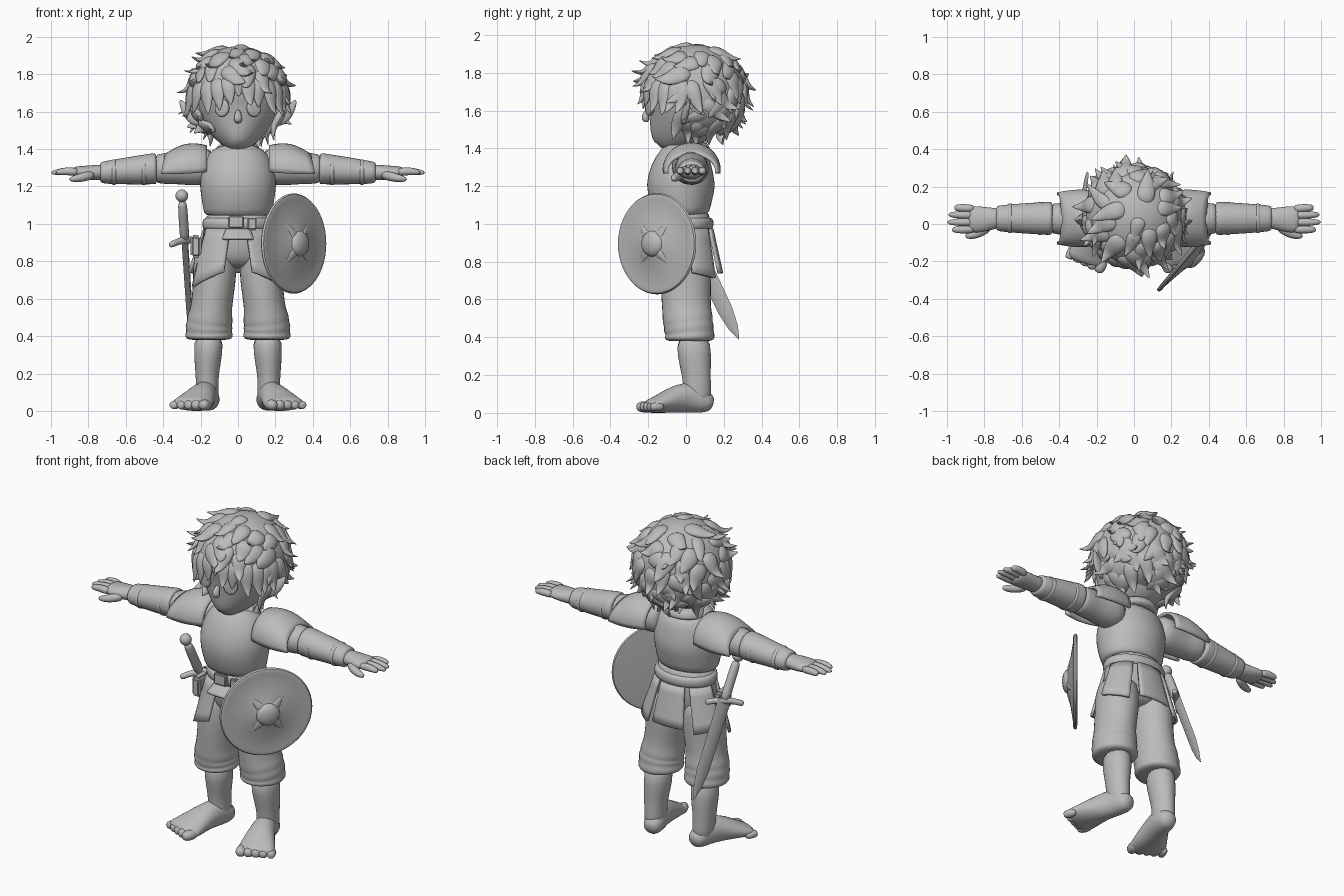
import bpy, bmesh, math, random
from mathutils import Vector as V

cube = bpy.data.objects.get("Cube")
if cube:
    bpy.data.objects.remove(cube)
random.seed(4)

grey = bpy.data.materials.new("clay grey")
grey.use_nodes = True
grey.diffuse_color = (0.5, 0.5, 0.5, 1)
grey.node_tree.nodes["Principled BSDF"].inputs["Base Color"].default_value = (0.5, 0.5, 0.5, 1)


def finish(name, bm, sub=1, mirror=False, thick=0):
    for v in bm.verts:
        v.co.z = max(v.co.z, 0)
    bmesh.ops.recalc_face_normals(bm, faces=bm.faces)
    me = bpy.data.meshes.new(name)
    bm.to_mesh(me)
    bm.free()
    me.materials.append(grey)
    for p in me.polygons:
        p.use_smooth = True
    if not sub:
        me.set_sharp_from_angle(angle=math.radians(35))
    ob = bpy.data.objects.new(name, me)
    bpy.context.collection.objects.link(ob)
    if mirror:
        ob.modifiers.new("mirror", "MIRROR").use_mirror_merge = False
    if thick:
        ob.modifiers.new("thickness", "SOLIDIFY").thickness = thick
    if sub:
        m = ob.modifiers.new("smooth", "SUBSURF")
        m.levels = m.render_levels = sub


def sweep(bm, path, side=(1, 0, 0), n=16):
    """Elliptical rings along a path of (x, y, z, radius_a, radius_b)."""
    pts = [V(p[:3]) for p in path]
    rings = []
    for i, p in enumerate(path):
        t = (pts[min(i + 1, len(pts) - 1)] - pts[max(i - 1, 0)]).normalized()
        a = V(side)
        a = (a - t * a.dot(t)).normalized()
        b = t.cross(a)
        rings.append([bm.verts.new(pts[i] + a * p[3] * math.cos(k * math.tau / n)
                                   + b * p[4] * math.sin(k * math.tau / n)) for k in range(n)])
    for r, s in zip(rings, rings[1:]):
        for k in range(n):
            bm.faces.new((r[k], r[(k + 1) % n], s[(k + 1) % n], s[k]))
    bm.faces.new(rings[0][::-1])
    bm.faces.new(rings[-1])


def part(name, paths, side=(1, 0, 0), n=16, sub=1, mirror=False):
    bm = bmesh.new()
    for path in paths:
        sweep(bm, path, side, n)
    finish(name, bm, sub, mirror)


def place(verts, loc, size):
    for v in verts:
        v.co = V([l + c * s for l, c, s in zip(loc, v.co, size)])


def blob(name, loc, size):
    bm = bmesh.new()
    place(bmesh.ops.create_uvsphere(bm, u_segments=20, v_segments=12, radius=1)["verts"], loc, size)
    finish(name, bm, 0)


def box(name, loc, size):
    bm = bmesh.new()
    place(bmesh.ops.create_cube(bm, size=1)["verts"], loc, size)
    bmesh.ops.bevel(bm, geom=bm.edges[:], offset=min(size) * 0.25, segments=3, affect="EDGES")
    finish(name, bm, 0)


def sheet(name, func, nu, nv, thick, mirror=False):
    bm = bmesh.new()
    g = [[bm.verts.new(func(i / nu, j / nv)) for j in range(nv + 1)] for i in range(nu + 1)]
    for i in range(nu):
        for j in range(nv):
            bm.faces.new((g[i][j], g[i + 1][j], g[i + 1][j + 1], g[i][j + 1]))
    finish(name, bm, 0, mirror, thick)


# Head and face
part("head", [[(0, -.135, 1.405, .03, .045), (0, -.115, 1.435, .08, .09), (0, -.07, 1.5, .15, .155),
               (0, -.025, 1.56, .198, .208), (0, -.005, 1.62, .218, .225), (0, .015, 1.7, .22, .232),
               (0, .03, 1.8, .2, .21), (0, .03, 1.88, .12, .13)]], n=20)
part("nose", [[(0, -.195, 1.61, .012, .012), (0, -.212, 1.58, .02, .02), (0, -.22, 1.558, .025, .024),
               (0, -.2, 1.54, .018, .012)]], n=10)
eye, look = V((.088, -.2, 1.62)), V((.36, -.93, 0))
part("eyes", [[(*(eye + look * h), a, b) for h, a, b in ((-.03, .05, .042), (.002, .05, .042), (.007, .04, .034))]],
     side=(0, 0, 1), mirror=True)
part("ears", [[(.18, -.02, 1.555, .02, .04), (.23, -.01, 1.57, .022, .05), (.265, 0, 1.6, .018, .038),
               (.295, .015, 1.635, .01, .02), (.31, .02, 1.665, .003, .005)]],
     side=(0, 1, 0), n=12, mirror=True)
part("neck", [[(0, .03, 1.34, .085, .08), (0, .01, 1.42, .075, .075), (0, 0, 1.5, .08, .08)]])


# Hair: a full cap covered with large curled locks and a fringe
def hair_point(u):
    w = 1
    if -0.99 < u.z < 0:
        w = (1 - abs(u.z) ** 3) ** (1 / 3) / math.sqrt(1 - u.z * u.z)
    return V((u.x * .258 * w, .042 + u.y * .27 * w, 1.71 + u.z * .24))


def lock(bm, u, spread, length, curl, width, flick):
    p = hair_point(u)
    d = p - V((.02, .1, 1.98))
    d = (d - u * d.dot(u)).normalized()
    d = (d + u.cross(d) * spread).normalized()
    s = u.cross(d)
    path = []
    for t, lift, w in ((0, -.025, .6), (.2, .0, 1), (.45, .004, .95), (.7, .0, .65), (.88, flick * .5, .32), (1, flick, .04)):
        q = p + d * length * t + u * (lift - .03 * t) + s * curl * t * t
        path.append((*q, width * w, width * .5 * w))
    sweep(bm, path, s, 8)


bm = bmesh.new()
for v in bmesh.ops.create_uvsphere(bm, u_segments=32, v_segments=20, radius=1)["verts"]:
    v.co = hair_point(v.co.normalized())
    if v.co.z < 1.73 and v.co.y < -.03:
        v.co.y = -.03
finish("hair_cap", bm, 0)

bm = bmesh.new()
count = 130
for i in range(count):
    z = 1 - 2 * (i + .5) / count
    r = math.sqrt(1 - z * z)
    u = V((r * math.cos(i * 2.4), r * math.sin(i * 2.4), z))
    p = hair_point(u)
    if z > -.85 and (p.y > -.04 or p.z > 1.83):
        lock(bm, u, random.uniform(-.9, .9), random.uniform(.13, .2), random.uniform(-.08, .08),
             random.uniform(.042, .06), random.uniform(.01, .065))
finish("hair_locks", bm)

bm = bmesh.new()
for k in range(13):
    a = math.radians(-84 + 14 * k)
    u = V((math.sin(a), -math.cos(a), .42 - .16 * abs(math.sin(a)))).normalized()
    lock(bm, u, -.3 + .05 * k + random.uniform(-.25, .25), .13 + .07 * abs(math.sin(a)) + random.uniform(-.01, .03),
         random.uniform(-.05, .05), .048, random.uniform(0, .03))
finish("hair_fringe", bm)

# Torso armour, collar, waist and belt
part("breastplate", [[(0, -.02, 1.045, .165, .125), (0, -.02, 1.05, .184, .146), (0, -.025, 1.12, .194, .166),
                      (0, -.03, 1.2, .207, .187), (0, -.02, 1.28, .205, .172), (0, 0, 1.36, .17, .14),
                      (0, .02, 1.41, .12, .105)]], n=24)
part("collar", [[(0, .02, 1.37, .13, .11), (0, .02, 1.38, .135, .115), (0, .015, 1.42, .112, .1),
                 (0, .015, 1.43, .09, .085)]])
part("waist", [[(0, 0, .76, .13, .08), (0, 0, .82, .185, .125), (0, 0, .92, .2, .14),
                (0, 0, 1, .176, .13), (0, -.01, 1.08, .176, .135)]], n=20)
part("belt", [[(0, 0, .965, .17, .12), (0, 0, .97, .188, .142), (0, 0, 1, .194, .149), (0, 0, 1.03, .187, .144),
               (0, 0, 1.035, .17, .12)]], n=24)
box("buckle", (-.01, -.15, 1.01), (.085, .03, .07))
box("buckle_tab", (.075, -.142, 1), (.05, .03, .065))
box("hip_pouch", (-.225, -.04, .88), (.06, .11, .12))


# Armour skirt panels hung from the belt, angles measured from the front
def panel(name, mid, half, bottom, slant, mirror):
    def f(a, b):
        phi = math.radians(mid + (2 * a - 1) * half * (1 - .1 * b))
        z = .975 + (bottom + slant * (.5 - a) - .975) * b
        return (.188 + .085 * b) * math.sin(phi), -(.145 + .052 * b) * math.cos(phi), z
    sheet(name, f, 8, 5, .016, mirror)


panel("front_skirt_panels", 41, 27, .705, .08, True)
panel("side_skirt_panels", 122, 24, .73, .03, True)
panel("back_skirt_panel", 180, 25, .74, 0, False)
panel("front_centre_flap", 0, 20, .925, 0, False)

# Trousers with folds and rolled cuffs, bare legs and feet
part("trousers", [[(.11, 0, .9, .1, .12), (.125, 0, .8, .12, .135), (.125, 0, .7, .117, .137),
                   (.137, 0, .6, .112, .133), (.145, .005, .53, .114, .132), (.15, .01, .49, .128, .138),
                   (.153, .012, .47, .12, .13), (.155, .015, .45, .132, .138), (.155, .018, .425, .122, .128),
                   (.155, .02, .41, .132, .136), (.155, .02, .385, .128, .133), (.155, .02, .378, .09, .1)]], mirror=True)
part("shins", [[(.155, .035, .42, .08, .09), (.16, .045, .3, .078, .092), (.165, .055, .2, .063, .076),
                (.165, .06, .12, .06, .075), (.16, .06, .03, .06, .078)]], mirror=True)
part("feet", [[(.145, .145, .045, .035, .035), (.15, .11, .055, .06, .058), (.168, .03, .085, .063, .088),
               (.195, -.05, .075, .078, .076), (.222, -.12, .053, .1, .057), (.247, -.18, .037, .113, .04),
               (.258, -.215, .03, .108, .032)]], mirror=True)
fwd, out = V((.35, -.94, 0)), V((.94, .35, 0))
toes = []
for k in range(5):
    o = V((.25, -.185, .032)) + out * (-.08 + .043 * k)
    r = .034 - .002 * k
    toes.append([(*(o + fwd * x), r * w, r * w * .95)
                 for x, w in ((-.04, .8), (0, 1), (.03, .95), (.052 - .004 * k, .55))])
part("toes", toes, n=10, mirror=True)

# Arms, bracers and hands
part("sleeves", [[(.12, .02, 1.31, .09, .1), (.2, .02, 1.305, .1, .1), (.28, .02, 1.3, .09, .095),
                  (.34, .025, 1.298, .084, .086), (.38, .025, 1.297, .09, .087), (.41, .03, 1.295, .082, .08),
                  (.45, .03, 1.295, .086, .08)]], side=(0, 1, 0), mirror=True)
part("bracers", [[(.435, .03, 1.295, .07, .07), (.437, .03, 1.295, .092, .087), (.47, .03, 1.294, .09, .083),
                  (.5, .03, 1.29, .088, .082), (.6, .03, 1.283, .082, .073), (.7, .03, 1.275, .073, .063),
                  (.735, .03, 1.275, .07, .058), (.738, .03, 1.275, .045, .04)]], side=(0, 1, 0), mirror=True)
part("bracer_straps", [[(x + dx, .03, 1.287 - c * .01, a - c * .01, b - c * .012)
                        for dx, a, b in ((0, .08, .07), (.002, .093, .084), (.025, .091, .082), (.027, .08, .07))]
                       for x, c in ((.49, 0), (.65, 1))], side=(0, 1, 0), mirror=True)
part("hands", [[(.7, .03, 1.275, .055, .045), (.75, .03, 1.275, .058, .043), (.8, .025, 1.274, .07, .04),
                (.85, .025, 1.276, .075, .034), (.89, .025, 1.278, .068, .027)]], side=(0, 1, 0), n=12, mirror=True)
fingers = [[(.85, y, 1.276, .022, .023), (.9, y * 1.05, 1.282, .023, .023), (.945, y * 1.07, 1.28, .021, .02),
            (tip, y * 1.08, 1.272, .012, .011)] for y, tip in ((-.028, .975), (.009, 1.003), (.046, .995), (.081, .96))]
fingers.append([(.77, -.01, 1.265, .028, .028), (.82, -.045, 1.252, .027, .026),
                (.865, -.062, 1.242, .023, .022), (.905, -.066, 1.238, .012, .011)])
part("fingers", fingers, side=(0, 1, 0), n=10, mirror=True)


# Shoulder plates
def shoulder(a, b):
    th = math.radians(-8 + 196 * b)
    swell = math.sin(math.pi * a)
    x = .165 + .225 * a + .02 * a * (1 - math.sin(th))
    return x, .03 + (.14 + .014 * swell) * math.cos(th), 1.295 - .015 * a + (.125 - .03 * a + .03 * swell) * math.sin(th)


sheet("shoulder_plates", shoulder, 8, 18, .016, True)

# Sword at the right hip
top, tip = V((-.3, -.08, 1.15)), V((-.25, .28, .39))
flat = V((.35, .93, 0))


def along(t, a, b):
    return (*top.lerp(tip, t), a, b)


part("sword_blade", [[along(.3, .046, .014), along(.8, .043, .012), along(.92, .028, .008), along(1, .002, .002)]],
     side=flat, n=4, sub=0)
part("sword_grip", [[along(.03, .024, .022), along(.1, .029, .027), along(.2, .027, .025), along(.33, .033, .028)]],
     side=flat, n=12)
blob("sword_pommel", top, (.034, .034, .034))
guard_axis, c = V((.7, .65, .1)).normalized(), top.lerp(tip, .31)
part("sword_guard", [[(*(c + guard_axis * x + V((0, 0, -1.5 * x * x))), r, r)
                      for x, r in ((-.11, .012), (-.095, .02), (-.05, .016), (0, .026), (.05, .016), (.095, .02), (.11, .012))]],
     side=(0, 0, 1), n=10)

# Round shield at the left hip
centre, face = V((.3, -.155, .895)), V((.77, -.64, 0)).normalized()
part("shield", [[(*(centre + face * h), r, r) for h, r in
                 ((-.014, .24), (-.012, .262), (-.004, .268), (.006, .262), (.01, .25), (.008, .238),
                  (.022, .15), (.034, .085), (.04, .068), (.055, .06), (.066, .04), (.071, .012))]],
     side=(0, 0, 1), n=48, sub=0)
across = V((0, 0, 1)).cross(face)
spikes = []
for deg in (48, 132, 228, 312):
    d = across * math.cos(math.radians(deg)) + V((0, 0, 1)) * math.sin(math.radians(deg))
    spikes.append([(*(centre + d * r + face * h), .014 * w, .032 * w)
                   for r, h, w in ((.04, .036, 1.2), (.08, .032, .8), (.115, .026, .4), (.15, .021, .05))])
part("shield_spikes", spikes, side=face, n=8)
